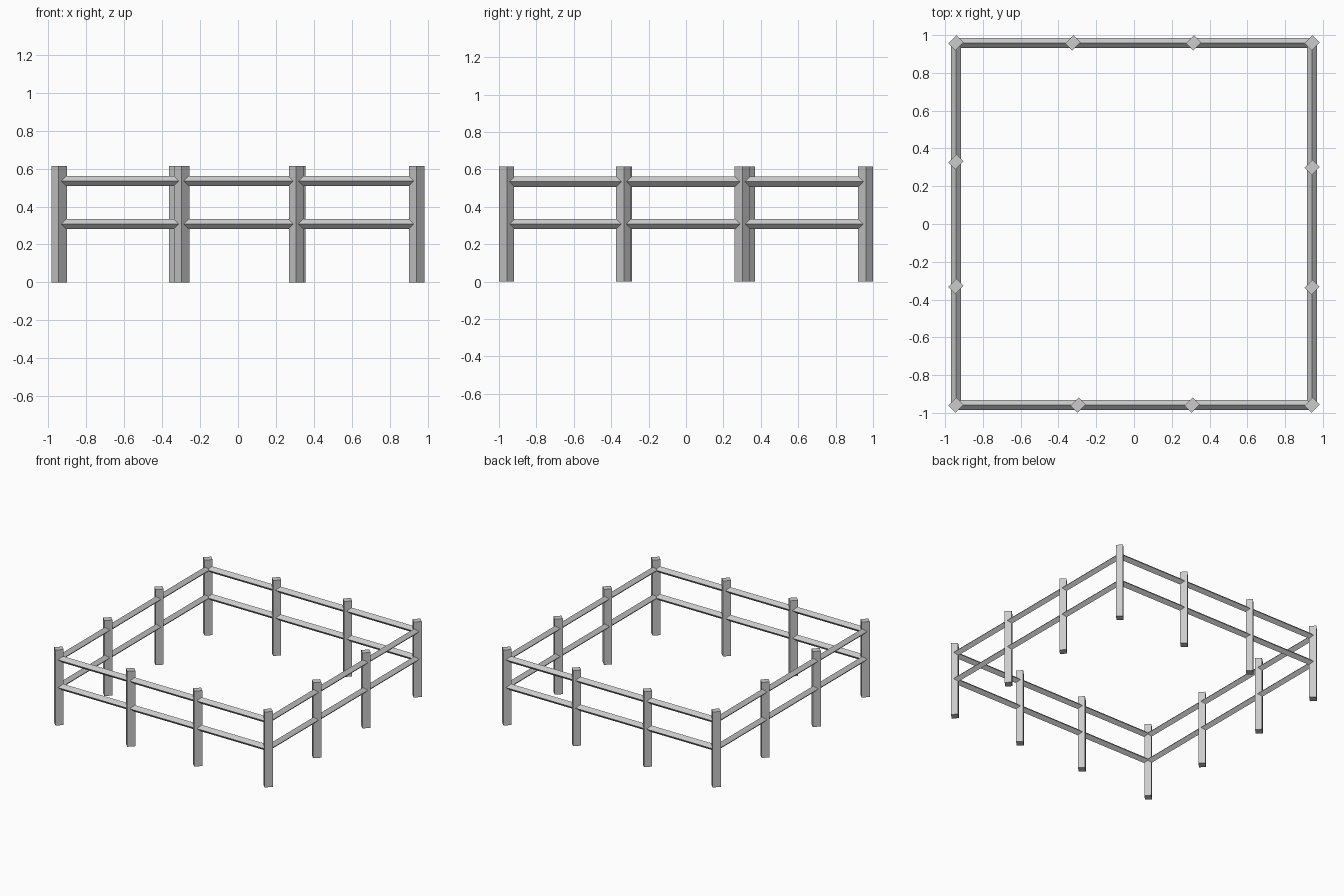
import bpy
from math import radians
from mathutils import Vector

if "Cube" in bpy.data.objects:
    bpy.data.objects.remove(bpy.data.objects["Cube"])

POST_H = 0.615
RAIL_Z = (0.308, 0.534)
RAIL_W = 0.038          # square rail turned on edge: half diagonal about 0.027
X, Y = 0.943, 0.959     # corner post centres


def box(name, size, loc, rot):
    bpy.ops.mesh.primitive_cube_add(size=1, location=loc, rotation=rot)
    ob = bpy.context.object
    ob.name = name
    ob.scale = size
    bpy.ops.object.transform_apply(location=False, rotation=False, scale=True)
    return ob


def rail(name, a, b, z):
    # square bar turned 45 degrees about its own length
    a, b = Vector(a), Vector(b)
    d = b - a
    mid = (a + b) / 2
    turn = radians(90) if abs(d.y) > abs(d.x) else 0
    box(name, (d.length, RAIL_W, RAIL_W), (mid.x, mid.y, z), (radians(45), 0, turn))


# each side: start corner, end corner, the two middle posts
sides = {
    "front": ((-X, -Y), (X, -Y), [(-0.296, -Y), (0.308, -Y)]),
    "right": ((X, -Y), (X, Y), [(X, -0.335), (X, 0.30)]),
    "back": ((X, Y), (-X, Y), [(0.316, Y), (-0.324, Y)]),
    "left": ((-X, Y), (-X, -Y), [(-X, 0.329), (-X, -0.33)]),
}

for side, (start, end, middle) in sides.items():
    # posts: the corner at the start of the side, then the middle ones
    for i, (x, y) in enumerate([start] + middle):
        kind = "corner_post" if i == 0 else f"post_{i}"
        box(f"{side}_{kind}", (0.061, 0.053, POST_H), (x, y, POST_H / 2), (0, 0, radians(45)))
    # rails: one per bay, at two heights
    stops = [start] + middle + [end]
    for i, (a, b) in enumerate(zip(stops, stops[1:])):
        for level, z in zip(("lower", "upper"), RAIL_Z):
            rail(f"{side}_{level}_rail_{i + 1}", a, b, z)
